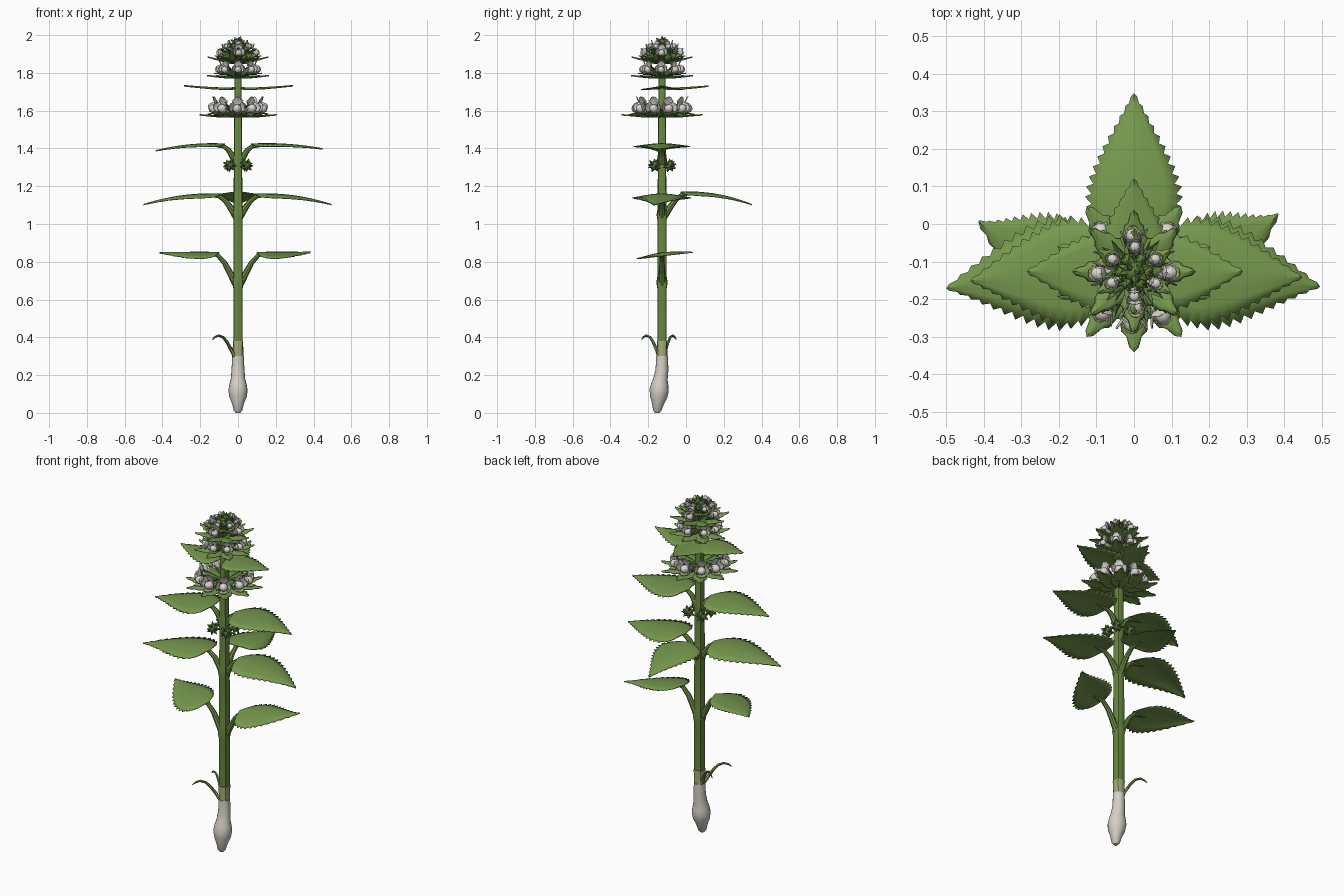
import bpy, bmesh, math, random
from mathutils import Matrix, Vector

if "Cube" in bpy.data.objects:
    bpy.data.objects.remove(bpy.data.objects["Cube"])
random.seed(4)
CY = -0.127  # stem axis in y


def material(name, rgb):
    m = bpy.data.materials.new(name)
    m.diffuse_color = (*rgb, 1)
    m.use_nodes = True
    m.node_tree.nodes["Principled BSDF"].inputs["Base Color"].default_value = m.diffuse_color
    return m


LEAF = material("leaf green", (0.18, 0.315, 0.075))
STEM = material("stem green", (0.14, 0.25, 0.052))
CALYX = material("calyx green", (0.11, 0.21, 0.045))
PALE = material("pale green", (0.36, 0.41, 0.18))
BULB = material("bulb white", (0.66, 0.62, 0.56))
PETAL = material("petal white", (0.70, 0.67, 0.62))


class Part:
    """Collects pieces into one object."""
    def __init__(self, name, mats):
        self.name, self.mats, self.bm = name, mats, bmesh.new()

    def add(self, piece, mat=0, mx=Matrix()):
        verts, faces = piece
        vs = [self.bm.verts.new(mx @ Vector(v)) for v in verts]
        for f in faces:
            self.bm.faces.new([vs[i] for i in f]).material_index = mat

    def finish(self, thick=0, color_rule=None):
        bmesh.ops.remove_doubles(self.bm, verts=self.bm.verts, dist=1e-5)
        if color_rule:
            for f in self.bm.faces:
                f.material_index = color_rule(f.calc_center_median())
        me = bpy.data.meshes.new(self.name)
        self.bm.to_mesh(me)
        self.bm.free()
        for m in self.mats:
            me.materials.append(m)
        ob = bpy.data.objects.new(self.name, me)
        bpy.context.collection.objects.link(ob)
        bpy.ops.object.select_all(action='DESELECT')
        ob.select_set(True)
        bpy.context.view_layer.objects.active = ob
        bpy.ops.object.shade_smooth_by_angle(angle=math.radians(40))
        if thick:
            s = ob.modifiers.new("thickness", 'SOLIDIFY')
            s.thickness, s.offset = thick, 0
        return ob


def tube(pts, radii, n=10, square=lambda z: 0):
    pts = [Vector(p) for p in pts]
    verts, faces = [], []
    for i, (p, r) in enumerate(zip(pts, radii)):
        t = pts[min(i + 1, len(pts) - 1)] - pts[max(i - 1, 0)]
        q = t.to_track_quat('Z', 'Y')
        for k in range(n):
            a = 2 * math.pi * k / n
            c, s = math.cos(a), math.sin(a)
            rr = r / max(abs(c), abs(s)) ** square(p.z)
            verts.append(p + q @ Vector((c * rr, s * rr, 0)))
    for i in range(len(pts) - 1):
        for k in range(n):
            k2 = (k + 1) % n
            faces.append((i * n + k, i * n + k2, (i + 1) * n + k2, (i + 1) * n + k))
    faces.append(tuple(reversed(range(n))))
    faces.append(tuple(range((len(pts) - 1) * n, len(pts) * n)))
    return verts, faces


def blade(L, hw, teeth, drop=0.0, fold=0.0, side=0.0, lift=0.0, peak=0.5, tilt=0.0):
    """Toothed leaf sheet along +x, widest where t**peak = 0.5."""
    rows, cols, verts, faces = teeth * 2, 7, [], []
    for i in range(rows + 1):
        t = i / rows
        w = hw * math.sin(math.pi * min(1, t ** peak))
        w = max(w, 0)
        for j in range(cols):
            s = j / (cols - 1) * 2 - 1
            e = (1.07 if i % 2 else 0.93) if abs(s) > 0.99 else 1
            fwd = 0.45 * L / rows if (abs(s) > 0.99 and i % 2) else 0
            v = s * w * e + side * t ** 2.2
            z = lift * t - drop * t * t - fold * s * s * w / hw + 0.004 * (1 - abs(s)) + tilt * v
            verts.append((t * L + fwd, v, z))
    for i in range(rows):
        for j in range(cols - 1):
            a = i * cols + j
            faces.append((a, a + cols, a + cols + 1, a + 1))
    return verts, faces


def place(z, azim, elev=0.0, r=0.0):
    return (Matrix.Translation((0, CY, z)) @ Matrix.Rotation(math.radians(azim), 4, 'Z')
            @ Matrix.Translation((r, 0, 0)) @ Matrix.Rotation(-math.radians(elev), 4, 'Y'))


# stem with bulb: (z, radius, y shift)
prof = [(0, .012, -.025), (.012, .022, -.025), (.05, .032, -.022), (.085, .046, -.018),
        (.12, .051, -.015), (.15, .046, -.012), (.18, .038, -.008), (.23, .034, 0),
        (.30, .031, 0), (.301, .029, 0), (.38, .027, 0), (.381, .025, 0), (.66, .025, 0),
        (.69, .03, 0), (.72, .025, 0), (1.02, .024, 0), (1.05, .029, 0), (1.08, .024, 0),
        (1.30, .022, 0), (1.34, .026, 0), (1.37, .022, 0), (1.6, .02, 0), (1.8, .018, 0),
        (1.95, .014, 0)]
p = Part("stem_and_bulb", [BULB, PALE, STEM])
p.add(tube([(0, CY + y, z) for z, r, y in prof], [r for z, r, y in prof], 16,
           lambda z: 0.55 if z > 0.31 else 0))
p.finish(color_rule=lambda c: 0 if c.z < 0.3 else 1 if c.z < 0.38 else 2)

# thin curled basal sprigs
p = Part("basal_sprigs", [STEM, PALE])
for az, k in ((219, 1.0), (151, 0.9)):
    pts = [(.025, 0, .30), (.05, 0, .34), (.075, 0, .375), (.10, 0, .4), (.13, 0, .41), (.155, 0, .402), (.172, 0, .388)]
    pts = [(x * k, y, z) for x, y, z in pts]
    p.add(tube(pts, [.010, .009, .008, .007, .006, .005, .002], 6), 0, place(0, az))
p.finish(color_rule=lambda c: 1 if c.z < 0.34 else 0)

# large leaves: azimuth, node z, petiole end r, leaf z, length, half width, options
leaves = [
    (0, .69, .10, .845, .285, .135, dict(side=.155, fold=.012, peak=.62, tilt=.12, drop=.015)),
    (180, .69, .10, .845, .315, .135, dict(side=-.135, fold=.012, peak=.62, tilt=-.12, drop=.015)),
    (0, 1.05, .09, 1.155, .405, .145, dict(side=-.04, fold=.018, drop=.075, lift=.02)),
    (180, 1.05, .09, 1.155, .41, .145, dict(side=.045, fold=.018, drop=.075, lift=.02)),
    (90, 1.05, .10, 1.165, .375, .122, dict(fold=.015, drop=.085, lift=.02)),
    (0, 1.33, .07, 1.42, .378, .14, dict(side=-.015, fold=.012, drop=.045, lift=.02)),
    (180, 1.33, .07, 1.42, .365, .14, dict(side=.025, fold=.012, drop=.055, lift=.02)),
    (0, None, .01, 1.715, .28, .105, dict(drop=-.01, lift=.005, fold=.005)),
    (180, None, .01, 1.715, .275, .105, dict(drop=-.01, lift=.005, fold=.005)),
    (90, None, .01, 1.715, .237, .085, dict(drop=-.008, lift=.005, fold=.005)),
]
for i, (az, zn, r, zl, L, hw, opt) in enumerate(leaves):
    p = Part(f"leaf_{i + 1}", [LEAF])
    p.add(blade(L, hw, 14 if zn else 10, **opt), 0, place(zl, az, 0, r))
    p.finish(.004)
    if zn:
        h = zl - zn
        q = Part(f"petiole_{i + 1}", [STEM])
        q.add(tube([(.01, 0, zn - .01), (r * .4, 0, zn + h * .3), (r * .72, 0, zn + h * .68),
                    (r * 1.1, 0, zl - .008), (r + .08, 0, zl - .002)],
                   [.02, .017, .014, .012, .004], 8), 0, place(0, az))
        q.finish()


def calyx(part, mx, s, mat):
    """Ribbed green cup with five pointed teeth along +x."""
    v, f = tube([(x * s, 0, 0) for x in (.015, .05, .085, .105)],
                [.008 * s, .020 * s, .025 * s, .024 * s], 10)
    for k in range(10):
        x, y, z = v[30 + k]
        v[30 + k] = (x + .03 * s, y * 1.5, z * 1.5) if k % 2 == 0 else (x - .008 * s, y, z)
    part.add((v, f[:-1]), mat, mx)


# flower whorls: z, reach, count, bract rise, flower rise
for i, (z, R, n, eb, ef) in enumerate([(1.565, .215, 10, 3, 14), (1.772, .165, 8, 4, 18),
                                       (1.845, .165, 8, 13, 27), (1.885, .12, 6, 20, 33)]):
    s = R / .21
    br = Part(f"bracts_{i + 1}", [LEAF])
    cx = Part(f"calyces_{i + 1}", [CALYX])
    fl = Part(f"flowers_{i + 1}", [PETAL, PALE])
    for k in range(n):
        az = -90 + 360 * k / n
        br.add(blade(R, .046 * s, 5, fold=.004, peak=.75), 0, place(z, az, eb))
        mx = place(z + .012, az + random.uniform(-4, 4), ef)
        calyx(cx, mx, s, 0)
        if i == 2 and k % 2:
            continue
        # corolla tube, rounded mouth and flaring lobes
        fl.add(tube([(x * s, 0, 0) for x in (.07, .11, .135, .152, .16)],
                    [r * s for r in (.010, .018, .023, .018, .006)], 8), 0, mx)
        for roll, flare, ln in ((0, 58, .055), (75, 40, .045), (-75, 40, .045), (180, 30, .042)):
            m = (mx @ Matrix.Rotation(math.radians(roll), 4, 'X')
                 @ Matrix.Translation((.12 * s, 0, .016 * s))
                 @ Matrix.Rotation(-math.radians(flare), 4, 'Y'))
            fl.add(blade(ln * s, .026 * s, 3, peak=.9, drop=.006), 1 if roll == 180 else 0, m)
    br.finish(.003)
    cx.finish()
    fl.finish(.002)


# spiky bud clusters in the leaf axils and at the tip
def bud(part, c, r, n):
    rows = [-1, -.7, -.2, .3, .75, 1]
    part.add(tube([(c[0], c[1], c[2] + r * .8 * t) for t in rows],
                  [r * .8 * math.sqrt(max(.02, 1 - t * t)) for t in rows], 10))
    for k in range(n):
        zz = 1 - 2 * (k + .5) / n
        a, q = k * 2.39996, math.sqrt(1 - zz * zz)
        d = Vector((q * math.cos(a), q * math.sin(a), zz))
        o = Vector(c)
        part.add(tube([o + d * r * .6, o + d * r * .9, o + d * r * 1.25],
                      [r * .3, r * .22, r * .02], 5))


p = Part("axil_buds", [CALYX])
for sx in (-1, 1):
    for sy in (-1, 1):
        bud(p, (sx * .045, CY + sy * .04, 1.31), .031, 16)
p.finish()
p = Part("tip_bud", [CALYX])
bud(p, (0, CY, 1.952), .037, 18)
for k in range(6):
    a = k * math.pi / 3
    bud(p, (.036 * math.cos(a), CY + .036 * math.sin(a), 1.94), .02, 8)
p.finish()
